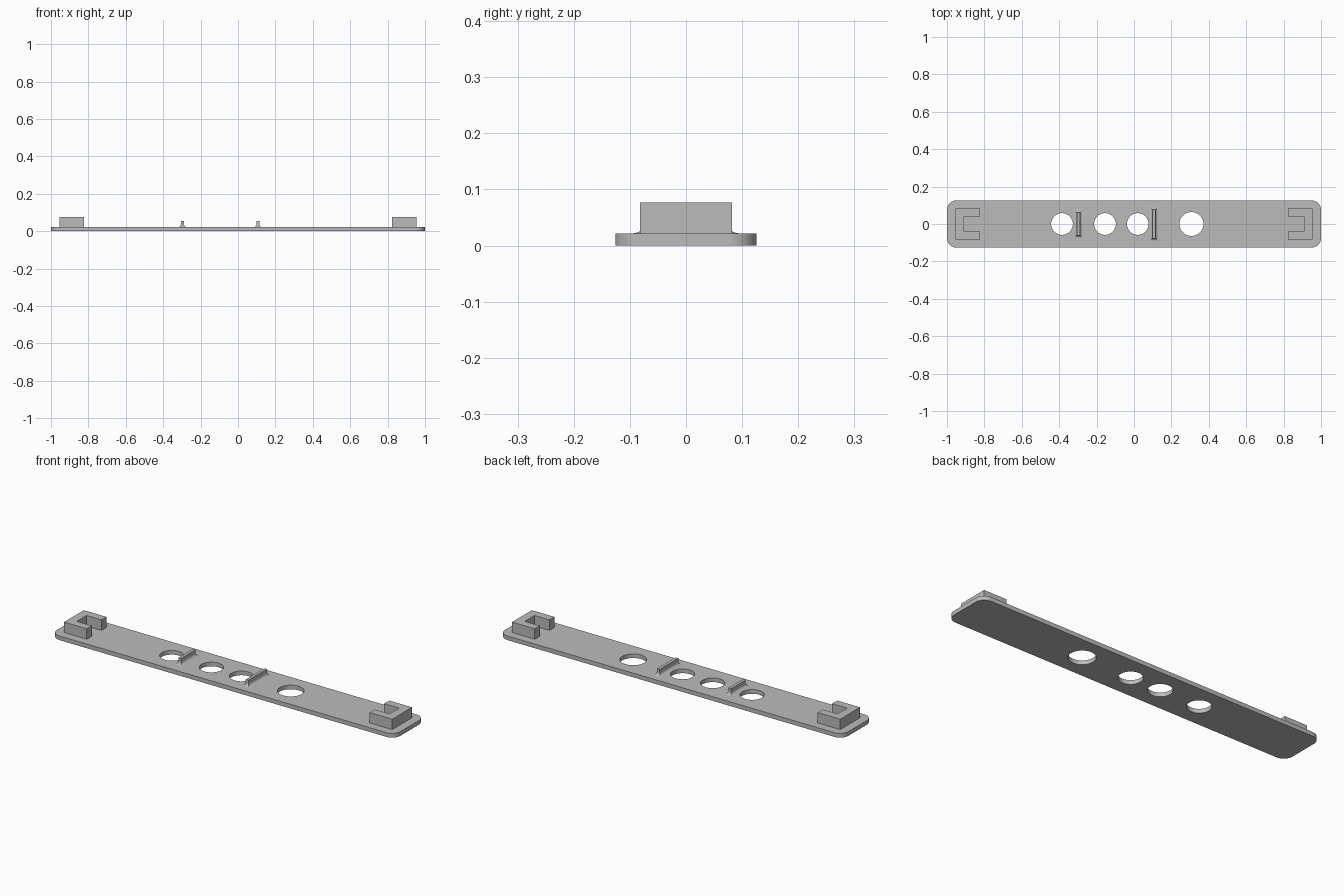
import bpy, bmesh, math

cube = bpy.data.objects.get("Cube")
if cube:
    bpy.data.objects.remove(cube, do_unlink=True)

grey = bpy.data.materials.new("plain grey")
grey.use_nodes = True
colour = (0.5, 0.5, 0.5, 1)
grey.diffuse_color = colour
grey.node_tree.nodes["Principled BSDF"].inputs["Base Color"].default_value = colour

PLATE_TOP = 0.022


def finish(name, bm):
    bmesh.ops.recalc_face_normals(bm, faces=bm.faces)
    mesh = bpy.data.meshes.new(name)
    bm.to_mesh(mesh)
    bm.free()
    mesh.materials.append(grey)
    obj = bpy.data.objects.new(name, mesh)
    bpy.context.collection.objects.link(obj)
    return obj


def smooth(obj):
    bpy.ops.object.select_all(action="DESELECT")
    obj.select_set(True)
    bpy.context.view_layer.objects.active = obj
    bpy.ops.object.shade_smooth_by_angle(angle=math.radians(30))


def prism(name, points, z0, z1):
    """Extrude an outline from z0 up to z1."""
    bm = bmesh.new()
    face = bm.faces.new([bm.verts.new((x, y, z0)) for x, y in points])
    new = bmesh.ops.extrude_face_region(bm, geom=[face])["geom"]
    verts = [v for v in new if isinstance(v, bmesh.types.BMVert)]
    bmesh.ops.translate(bm, verts=verts, vec=(0, 0, z1 - z0))
    return finish(name, bm)


def circle(cx, cy, r, start=0, sweep=2 * math.pi, steps=48, closed=True):
    count = steps if closed else steps + 1
    return [(cx + r * math.cos(start + sweep * i / steps),
             cy + r * math.sin(start + sweep * i / steps)) for i in range(count)]


# Base plate with rounded corners
R = 0.05
outline = []
for i, (sx, sy) in enumerate([(1, 1), (-1, 1), (-1, -1), (1, -1)]):
    outline += circle(sx * (1 - R), sy * (0.126 - R), R,
                      i * math.pi / 2, math.pi / 2, 10, False)
plate = prism("base_plate", outline, 0, PLATE_TOP)

# Round through holes
for x, r in [(-0.385, 0.058), (-0.155, 0.058), (0.02, 0.058), (0.307, 0.064)]:
    cutter = prism("hole_cutter", circle(x, 0, r), -0.05, 0.1)
    cutter.hide_render = True
    mod = plate.modifiers.new("hole", "BOOLEAN")
    mod.object = cutter
    mod.solver = "EXACT"
    bpy.context.view_layer.objects.active = plate
    bpy.ops.object.modifier_apply(modifier=mod.name)
    bpy.data.objects.remove(cutter, do_unlink=True)
smooth(plate)

# C-shaped end clips, open towards the middle
half = [(0.91, 0.04), (0.823, 0.04), (0.823, 0.082), (0.955, 0.082)]
clip = half + [(x, -y) for x, y in reversed(half)]
for name, side in (("left_clip", 1), ("right_clip", -1)):
    prism(name, [(side * x, y) for x, y in clip], PLATE_TOP - 0.002, 0.077)


# Thin upright ribs with a fillet around the foot
def rib(name, x, half_y, half_x=0.008, fillet=0.016, top=0.055, steps=8):
    levels = [(fillet, PLATE_TOP - 0.002)]
    for i in range(steps + 1):
        a = math.pi / 2 * i / steps
        levels.append((fillet * (1 - math.sin(a)),
                       PLATE_TOP + fillet * (1 - math.cos(a))))
    levels.append((0, top))
    bm = bmesh.new()
    rings = [[bm.verts.new((x + sx * (half_x + d), sy * (half_y + d), z))
              for sx, sy in ((1, 1), (-1, 1), (-1, -1), (1, -1))]
             for d, z in levels]
    for low, high in zip(rings, rings[1:]):
        for i in range(4):
            j = (i + 1) % 4
            bm.faces.new((low[i], low[j], high[j], high[i]))
    bm.faces.new(rings[-1])
    bm.faces.new(rings[0][::-1])
    smooth(finish(name, bm))


rib("right_rib", -0.297, 0.061)
rib("left_rib", 0.107, 0.077)
